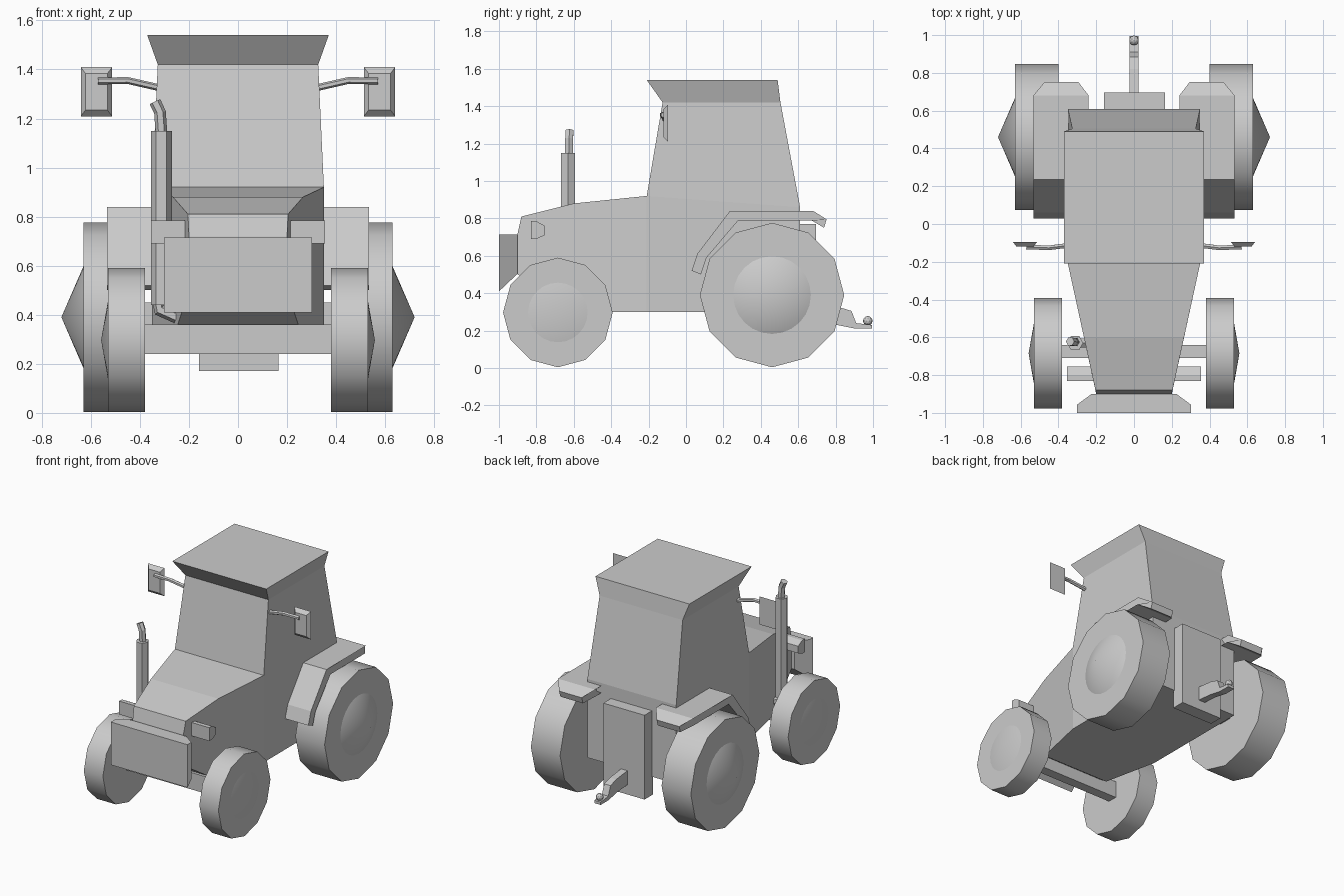
import bpy, bmesh, math
from mathutils import Vector, Matrix

if "Cube" in bpy.data.objects:
    bpy.data.objects.remove(bpy.data.objects["Cube"])


def finish(name, bm, smooth=None):
    bmesh.ops.recalc_face_normals(bm, faces=bm.faces)
    me = bpy.data.meshes.new(name)
    bm.to_mesh(me)
    bm.free()
    if smooth:
        me.shade_smooth()
        me.set_sharp_from_angle(angle=math.radians(smooth))
    ob = bpy.data.objects.new(name, me)
    bpy.context.collection.objects.link(ob)
    return ob


def prism(name, pts, sides=None):
    """Side profile of (y, z, x_left, x_right), skinned across x."""
    bm = bmesh.new()
    a = [bm.verts.new((p[2], p[0], p[1])) for p in pts]
    b = [bm.verts.new((p[3], p[0], p[1])) for p in pts]
    n = len(pts)
    for i in range(n):
        j = (i + 1) % n
        bm.faces.new((a[i], a[j], b[j], b[i]))
    for s in sides or [range(n)]:
        bm.faces.new([a[i] for i in s])
        bm.faces.new([b[i] for i in s])
    return finish(name, bm)


def sym(pts):
    return [(y, z, -w, w) for y, z, w in pts]


def box(name, x0, x1, y0, y1, z0, z1):
    return prism(name, [(y, z, x0, x1) for y, z in
                        ((y0, z0), (y0, z1), (y1, z1), (y1, z0))])


def tube(name, path, r, seg=6):
    """Low-poly pipe along a list of points."""
    bm = bmesh.new()
    path = [Vector(p) for p in path]
    rings = []
    for i, p in enumerate(path):
        d = (path[min(i + 1, len(path) - 1)] - path[max(i - 1, 0)]).normalized()
        u = d.cross(Vector((0, 1, 0))).normalized()
        v = d.cross(u)
        rings.append([bm.verts.new(p + r * (u * math.cos(k * math.tau / seg)
                      + v * math.sin(k * math.tau / seg))) for k in range(seg)])
    for q, s in zip(rings, rings[1:]):
        for k in range(seg):
            bm.faces.new((q[k], q[k - 1], s[k - 1], s[k]))
    bm.faces.new(rings[0])
    bm.faces.new(rings[-1])
    return finish(name, bm)


def wheel(name, side, y, r, x0, x1, hub_r, hub_x):
    """12-sided tyre with a shallow smooth hub cone on the outside."""
    turn = Matrix.Rotation(side * math.pi / 2, 4, 'Y')
    for part, n, r1, r2, a, b in (("tyre", 12, r, r, x0, x1),
                                  ("hub", 24, hub_r, 0, x1 - .001, hub_x)):
        bm = bmesh.new()
        bmesh.ops.create_cone(bm, cap_ends=True, segments=n, radius1=r1, radius2=r2,
                              depth=b - a, matrix=Matrix.Translation(
                                  (side * (a + b) / 2, y, r + .004)) @ turn)
        finish(f"{name}_{part}", bm, 50)


# Hood, cab and flared roof in one shell
prism("body", sym([
    (-.60, .30, .265), (-.90, .50, .20), (-.90, .72, .20), (-.88, .81, .204),
    (-.60, .88, .265), (-.21, .92, .35), (-.125, 1.42, .327), (-.21, 1.54, .37),
    (.49, 1.54, .37), (.505, 1.42, .327), (.61, .86, .35), (.61, .30, .35),
    (-.21, .30, .35)]),
    [(12, 0, 1, 2, 3, 4, 5), (12, 5, 10, 11), (5, 6, 9, 10), (6, 7, 8, 9)])

# Front weight block
prism("front_weight", sym([
    (-1, .41, .302), (-1, .715, .302), (-.957, .715, .302),
    (-.9, .715, .225), (-.9, .505, .225), (-.957, .45, .302)]))

# Axles and rear hitch
box("front_axle", -.39, .39, -.71, -.64, .24, .36)
box("rear_axle", -.41, .41, .41, .51, .34, .45)
box("rear_hitch_box", -.16, .165, .60, .695, .17, .77)
prism("drawbar", [(y, z, -.025, .025) for y, z in (
    (.69, .34), (.82, .325), (.885, .305), (.91, .24), (.995, .23),
    (.995, .21), (.91, .21), (.81, .23), (.69, .24))])
bm = bmesh.new()
bmesh.ops.create_icosphere(bm, subdivisions=2, radius=.026,
                           matrix=Matrix.Translation((0, .972, .252)))
finish("hitch_ball", bm)

# Exhaust: stack, bent tip, lower elbow
tube("exhaust_stack", [(-.312, -.63, .44), (-.312, -.63, 1.15)], .043)
tube("exhaust_tip", [(-.312, -.625, 1.14), (-.318, -.625, 1.225),
                     (-.338, -.622, 1.268)], .024)
tube("exhaust_elbow", [(-.325, -.63, .46), (-.32, -.63, .42), (-.25, -.63, .39)], .026)

for s, tag in ((-1, "left"), (1, "right")):
    # Wheels
    wheel(f"front_{tag}", s, -.685, .293, .38, .53, .165, .558)
    wheel(f"rear_{tag}", s, .46, .386, .40, .63, .21, .72)

    # Fender with chamfered rear corners
    prism(f"fender_{tag}", [
        (y, z, s * (.24 + (.055 if y > .72 else 0)), s * (.533 - (.06 if y > .72 else 0)))
        for y, z in ((.03, .52), (.06, .61), (.235, .84), (.68, .84), (.752, .795),
                     (.738, .75), (.67, .79), (.28, .79), (.11, .59), (.08, .50))])

    # Headlight
    prism(f"headlight_{tag}", [
        (y, z, s * .20, s * .355) for y, z in (
            (-.83, .69), (-.83, .785), (-.80, .785), (-.755, .76), (-.755, .71), (-.80, .69))])

    # Mirror with bevelled front, and its arm
    bm = bmesh.new()
    rings = [[bm.verts.new((s * (.577 + a * w), y, 1.309 + b * h))
              for a, b in ((-1, -1), (1, -1), (1, 1), (-1, 1))]
             for y, w, h in ((-.095, .064, .10), (-.12, .045, .075))]
    for r in rings:
        bm.faces.new(r)
    for k in range(4):
        bm.faces.new((rings[0][k], rings[0][k - 1], rings[1][k - 1], rings[1][k]))
    finish(f"mirror_{tag}", bm)
    tube(f"mirror_arm_{tag}", [(s * .30, -.11, 1.32), (s * .34, -.112, 1.33),
                               (s * .45, -.126, 1.355), (s * .57, -.122, 1.353)], .014, 6)
